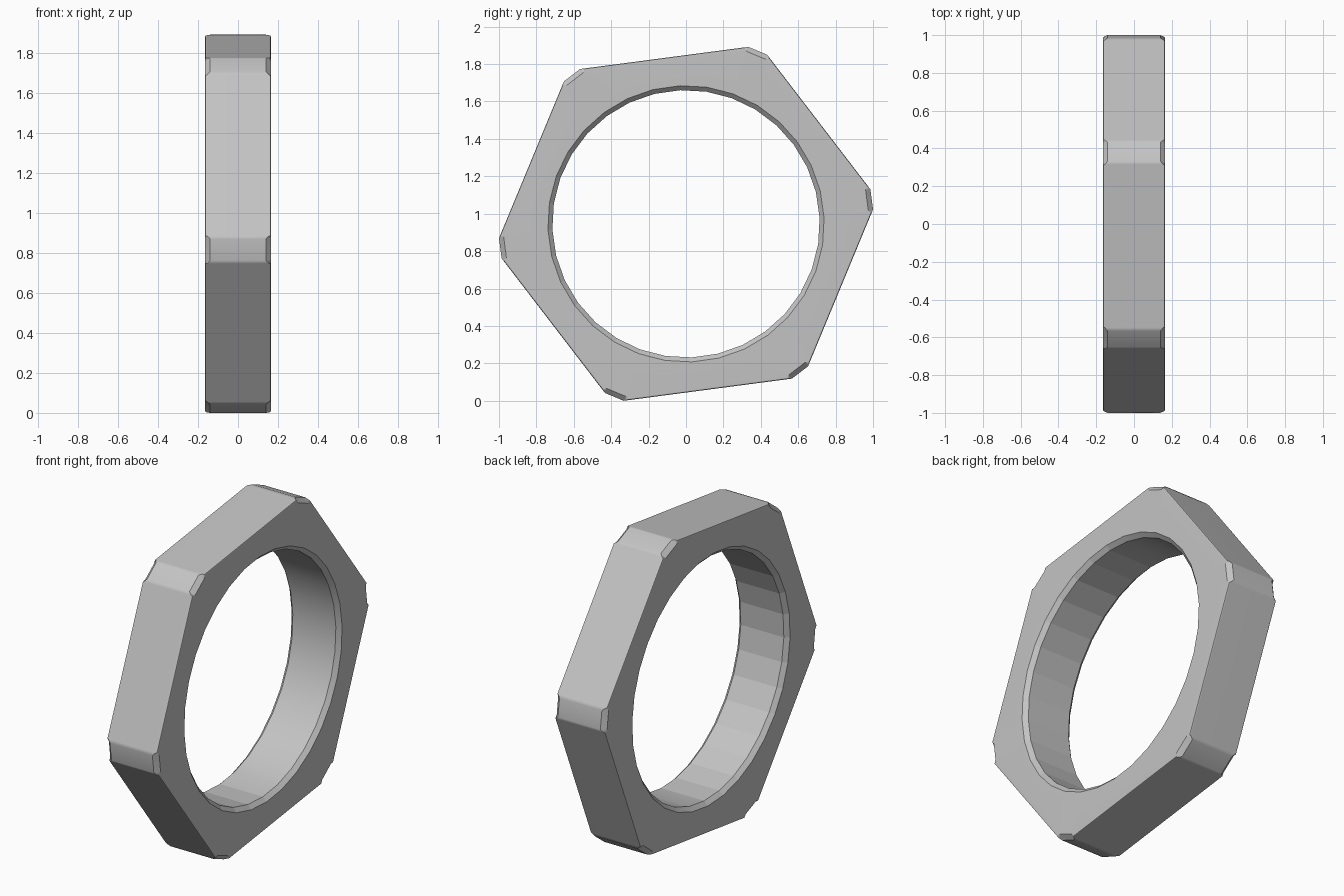
import bpy, bmesh
from math import radians, cos, sin

cube = bpy.data.objects.get("Cube")
if cube:
    bpy.data.objects.remove(cube, do_unlink=True)

CENTRE_Z = 0.946
HALF = 0.165          # half thickness along x
R = 1.003             # radius at the cut corners
HOLE, SEGMENTS = 0.715, 32
SOFT, CHAMFER = 0.01, 0.026


def polar(r, degrees):
    return r * cos(radians(degrees)), r * sin(radians(degrees))


# Hexagon outline with cut corners: (y, z, is_corner)
outline = []
for i in range(6):
    mid = 7.5 + 60 * i
    first, second = polar(R, mid - 3.1), polar(R, mid + 3.1)
    before, after = polar(R, mid - 56.9), polar(R, mid + 56.9)

    def toward(p, q, t=0.02):
        return p[0] + (q[0] - p[0]) * t, p[1] + (q[1] - p[1]) * t

    outline += [(*toward(first, before), False), (*first, True),
                (*second, True), (*toward(second, after), False)]

bm = bmesh.new()


def outer_ring(side, step):
    # step 0 is the outer wall, 1 the middle of the bevel, 2 the end face
    verts = []
    for y, z, corner in outline:
        size = CHAMFER if corner else SOFT
        inset = size * (0, 0.5 if corner else 0.29, 1)[step]
        drop = size * (1, 0.5 if corner else 0.29, 0)[step]
        k = 1 - inset / R
        verts.append(bm.verts.new((side * (HALF - drop), y * k, z * k + CENTRE_Z)))
    return verts


def hole_ring(x, r):
    points = [polar(r, 2.5 + 360 * i / SEGMENTS) for i in range(SEGMENTS)]
    return [bm.verts.new((x, y, z + CENTRE_Z)) for y, z in points]


def skin(a, b):
    n = len(a)
    return [bm.faces.new((a[i], a[(i + 1) % n], b[(i + 1) % n], b[i])) for i in range(n)]


def loop_edges(ring):
    return [bm.edges.get((ring[i - 1], ring[i])) for i in range(len(ring))]


# Outer wall with bevelled rims
outer = [outer_ring(-1, s) for s in (2, 1, 0)] + [outer_ring(1, s) for s in (0, 1, 2)]
for a, b in zip(outer, outer[1:]):
    skin(a, b)

# Round hole with chamfered mouths
inner = [hole_ring(-HALF, HOLE + 0.024), hole_ring(-HALF + 0.024, HOLE),
         hole_ring(HALF - 0.024, HOLE), hole_ring(HALF, HOLE + 0.024)]
for a, b in zip(inner, inner[1:]):
    skin(a, b)

# Flat end faces
for end in (0, -1):
    bmesh.ops.triangle_fill(bm, use_beauty=True,
                            edges=loop_edges(outer[end]) + loop_edges(inner[end]))
bmesh.ops.recalc_face_normals(bm, faces=bm.faces[:])

mesh = bpy.data.meshes.new("hex_nut")
bm.to_mesh(mesh)
bm.free()
nut = bpy.data.objects.new("hex_nut", mesh)
bpy.context.collection.objects.link(nut)

# Plain grey metal
grey = bpy.data.materials.new("plain_grey")
grey.use_nodes = True
colour = (0.55, 0.55, 0.55, 1)
grey.diffuse_color = colour
grey.node_tree.nodes["Principled BSDF"].inputs["Base Color"].default_value = colour
mesh.materials.append(grey)

# Soft outer rims, crisp chamfers, faceted front half of the hole
bpy.ops.object.select_all(action='DESELECT')
nut.select_set(True)
bpy.context.view_layer.objects.active = nut
bpy.ops.object.shade_smooth_by_angle(angle=radians(38))
for face in mesh.polygons:
    c = face.center
    radius = (c.y ** 2 + (c.z - CENTRE_Z) ** 2) ** 0.5
    if radius < HOLE + 0.02 and c.y < 0 and abs(face.normal.x) < 0.9:
        face.use_smooth = False
weighted = nut.modifiers.new("weighted_normals", 'WEIGHTED_NORMAL')
weighted.keep_sharp = True
